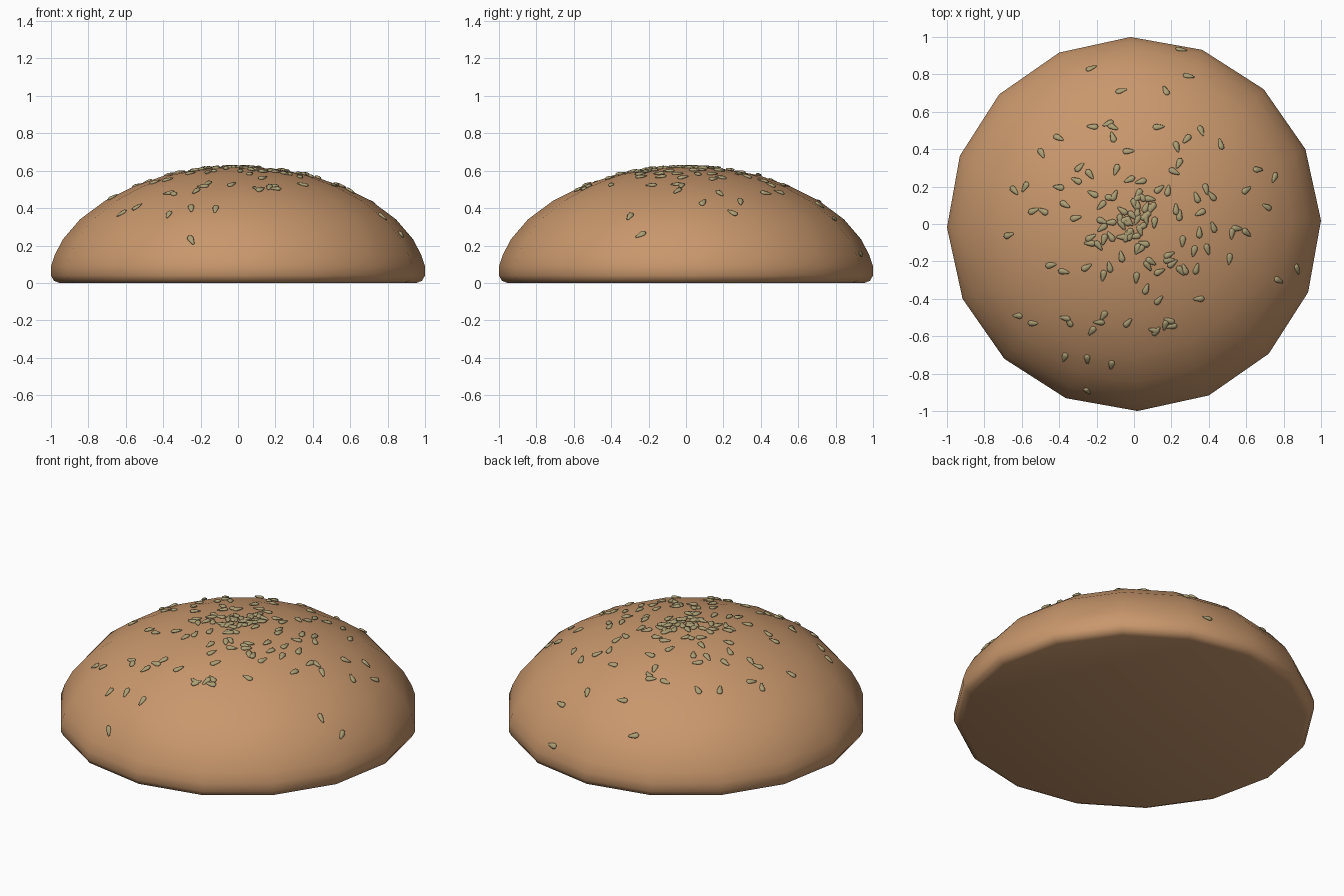
import bpy, bmesh, math, random
from mathutils import Vector, Matrix
from mathutils.bvhtree import BVHTree

if "Cube" in bpy.data.objects:
    bpy.data.objects.remove(bpy.data.objects["Cube"])

random.seed(7)


def make_object(name, bm, color):
    bmesh.ops.recalc_face_normals(bm, faces=bm.faces)
    mesh = bpy.data.meshes.new(name)
    bm.to_mesh(mesh)
    obj = bpy.data.objects.new(name, mesh)
    bpy.context.collection.objects.link(obj)
    mat = bpy.data.materials.new(name)
    mat.diffuse_color = color
    mat.use_nodes = True
    mat.node_tree.nodes["Principled BSDF"].inputs["Base Color"].default_value = mat.diffuse_color
    mesh.materials.append(mat)
    for p in mesh.polygons:
        p.use_smooth = True
    return obj


def lathe(bm, profile, sides, turn=0.0):
    """Closed solid of revolution about z; end points with r = 0 are poles."""
    rings = []
    for r, z in profile:
        if r == 0:
            rings.append([bm.verts.new((0, 0, z))] * sides)
        else:
            angles = [turn + math.tau * i / sides for i in range(sides)]
            rings.append([bm.verts.new((r * math.cos(a), r * math.sin(a), z)) for a in angles])
    for a, b in zip(rings, rings[1:]):
        for i in range(sides):
            j = (i + 1) % sides
            quad = list(dict.fromkeys((a[i], a[j], b[j], b[i])))
            bm.faces.new(quad)


# Bun: 16-sided dome with a small rounded lower edge and flat underside
bun_profile = [(0, 0), (0.955, 0), (0.985, 0.012), (1.0, 0.04), (1.0, 0.09),
               (0.98, 0.15), (0.935, 0.235), (0.845, 0.34), (0.71, 0.44),
               (0.56, 0.515), (0.385, 0.577), (0.195, 0.61), (0, 0.62)]
bm = bmesh.new()
lathe(bm, bun_profile, 16, math.radians(1.1))
bun = make_object("bun", bm, (0.58, 0.31, 0.15, 1))
tree = BVHTree.FromBMesh(bm)

# Sesame seeds: flattened teardrops, dense at the crown with a few strays
spots = [(0.25, 0.93), (-0.23, 0.83), (0.29, 0.79), (0.17, 0.71), (-0.07, 0.71),
         (0.66, 0.29), (0.75, 0.25), (0.71, 0.09), (0.87, -0.24), (0.77, -0.30),
         (-0.25, -0.89), (-0.64, 0.18), (-0.62, -0.49), (-0.54, -0.53),
         (-0.12, -0.75), (-0.25, -0.72), (-0.37, -0.71), (-0.67, -0.06)]
while len(spots) < 136:
    r, a = random.uniform(0.03, 0.64), random.uniform(0, math.tau)
    spots.append((r * math.cos(a), r * math.sin(a)))

seed_profile = [(0, -0.034), (0.006, -0.03), (0.012, -0.012), (0.017, 0.008),
                (0.014, 0.022), (0, 0.03)]
seed_bm = bmesh.new()
lathe(seed_bm, seed_profile, 8)
bmesh.ops.scale(seed_bm, vec=(1, 0.55, 1), verts=seed_bm.verts)
bmesh.ops.rotate(seed_bm, matrix=Matrix.Rotation(math.pi / 2, 3, 'X'), verts=seed_bm.verts)
seed_mesh = bpy.data.meshes.new("seed_base")
seed_bm.to_mesh(seed_mesh)

seeds = bmesh.new()
for x, y in spots:
    hit, normal, _, _ = tree.ray_cast(Vector((x, y, 2)), Vector((0, 0, -1)))
    start = len(seeds.verts)
    seeds.from_mesh(seed_mesh)
    seeds.verts.ensure_lookup_table()
    turn = Matrix.Rotation(random.uniform(0, math.tau), 4, 'Z')
    lay = normal.to_track_quat('Z', 'Y').to_matrix().to_4x4()
    place = Matrix.Translation(hit + normal * 0.004) @ lay @ turn
    bmesh.ops.transform(seeds, matrix=place, verts=seeds.verts[start:])
make_object("sesame_seeds", seeds, (0.42, 0.35, 0.18, 1))
bpy.data.meshes.remove(seed_mesh)

# Keep the underside edge crisp while the dome stays smooth
bpy.ops.object.select_all(action='DESELECT')
bun.select_set(True)
bpy.context.view_layer.objects.active = bun
bpy.ops.object.shade_smooth_by_angle(angle=math.radians(45))
